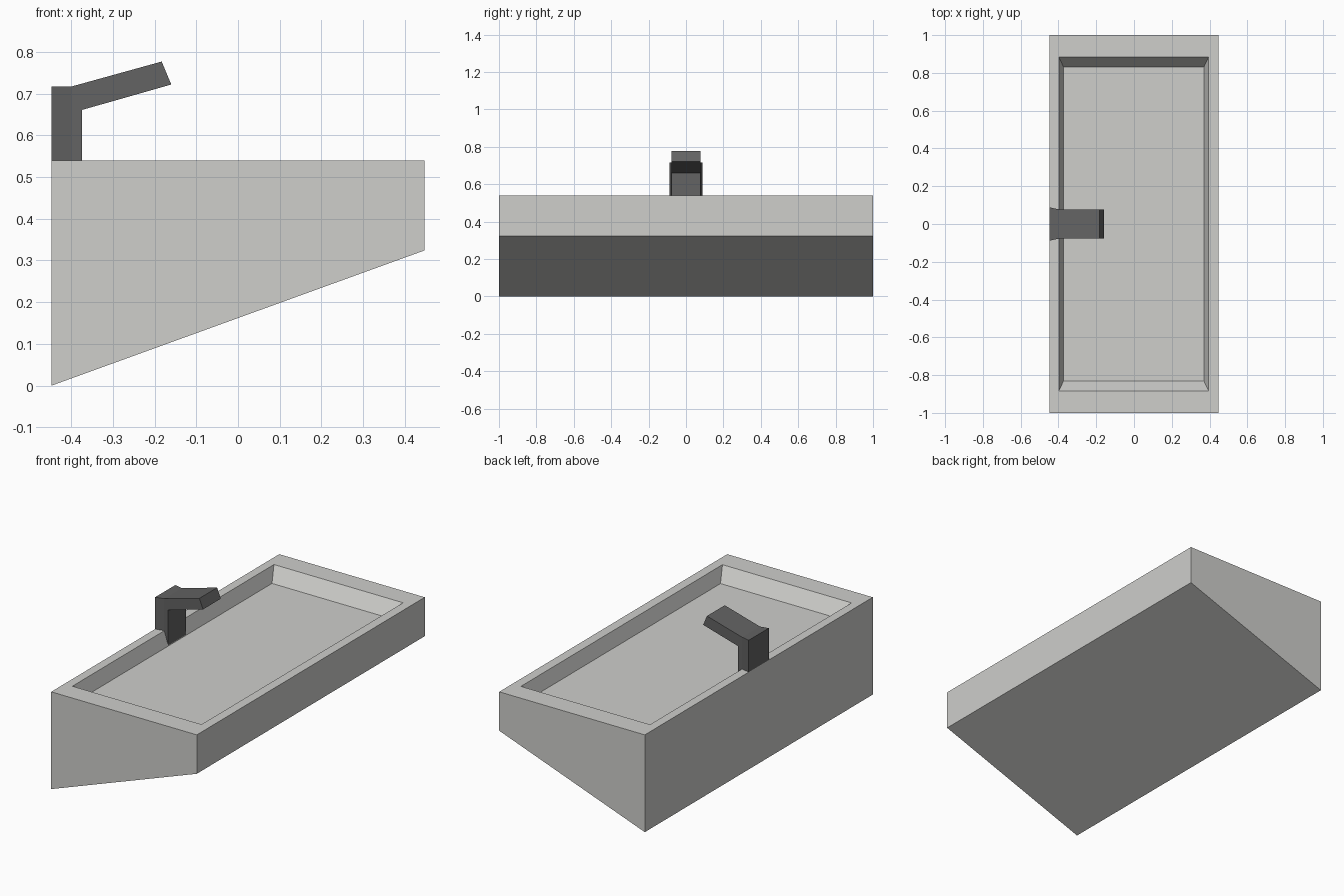
import bpy, bmesh

if "Cube" in bpy.data.objects:
    bpy.data.objects.remove(bpy.data.objects["Cube"])


def material(name, rgb):
    m = bpy.data.materials.new(name)
    m.diffuse_color = (*rgb, 1)
    m.use_nodes = True
    m.node_tree.nodes["Principled BSDF"].inputs["Base Color"].default_value = m.diffuse_color
    return m


def finish(bm, name, mat):
    bmesh.ops.recalc_face_normals(bm, faces=bm.faces)
    mesh = bpy.data.meshes.new(name)
    bm.to_mesh(mesh)
    bm.free()
    mesh.materials.append(mat)
    ob = bpy.data.objects.new(name, mesh)
    bpy.context.collection.objects.link(ob)
    return ob


ceramic = material("light grey ceramic", (0.62, 0.62, 0.60))
metal = material("dark grey metal", (0.125, 0.125, 0.125))

X, TOP, FLOOR = 0.447, 0.54, 0.462

# Sink body: stacked rectangular rings from the sloped underside to the basin floor
bm = bmesh.new()


def ring(x0, x1, y, z0, z1):
    return [bm.verts.new(p) for p in
            ((x0, -y, z0), (x1, -y, z1), (x1, y, z1), (x0, y, z0))]


rings = [ring(-X, X, 1.0, 0.0, 0.324),
         ring(-X, X, 1.0, TOP, TOP),
         ring(-0.398, 0.395, 0.884, TOP, TOP),
         ring(-0.373, 0.37, 0.831, FLOOR, FLOOR)]
for a, b in zip(rings, rings[1:]):
    for i in range(4):
        j = (i + 1) % 4
        bm.faces.new((a[i], a[j], b[j], b[i]))
bm.faces.new(rings[0])
bm.faces.new(rings[-1])
finish(bm, "sink_basin", ceramic)

# Tap: side outline (x, z, half width), flared at the back, following the basin wall
outline = [(-X, TOP, 0.088), (-X, 0.717, 0.088), (-0.40, 0.717, 0.078),
           (-0.183, 0.777, 0.078), (-0.16, 0.722, 0.078),
           (-0.374, 0.661, 0.078), (-0.374, FLOOR, 0.078), (-0.40, TOP, 0.078)]
bm = bmesh.new()
sides = [[bm.verts.new((x, s * w, z)) for x, z, w in outline] for s in (-1, 1)]
for side in sides:
    bm.faces.new([side[i] for i in (0, 1, 2, 7)])
    bm.faces.new(side[2:8])
a, b = sides
for i in range(8):
    j = (i + 1) % 8
    bm.faces.new((a[i], a[j], b[j], b[i]))
finish(bm, "tap", metal)
